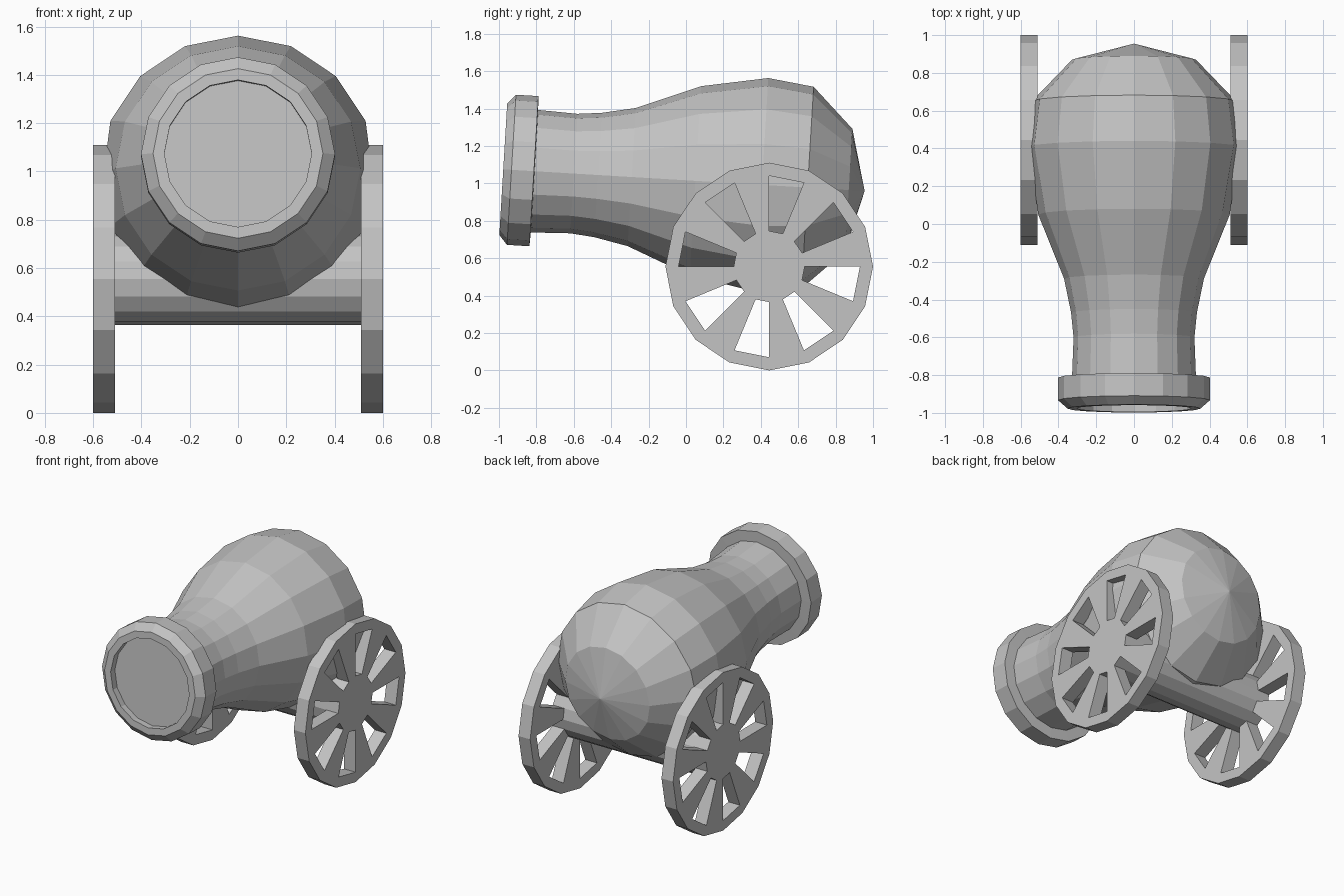
import bpy, bmesh, math
from mathutils import Vector

if "Cube" in bpy.data.objects:
    bpy.data.objects.remove(bpy.data.objects["Cube"])

SIDES = 16
iron = bpy.data.materials.new("iron_grey")
iron.diffuse_color = (0.55, 0.55, 0.55, 1)
iron.use_nodes = True
iron.node_tree.nodes["Principled BSDF"].inputs["Base Color"].default_value = iron.diffuse_color


def finish(bm, name):
    bmesh.ops.recalc_face_normals(bm, faces=bm.faces)
    mesh = bpy.data.meshes.new(name)
    bm.to_mesh(mesh)
    bm.free()
    mesh.materials.append(iron)
    ob = bpy.data.objects.new(name, mesh)
    bpy.context.collection.objects.link(ob)
    return ob


# Barrel: (y of ring centre, radius) from the bore floor round to the rear tip
profile = [(-.93, 0), (-.93, .305), (-.977, .305), (-.977, .352), (-.933, .402),
           (-.813, .402), (-.81, .328), (-.6, .32), (-.47, .333), (-.29, .37),
           (.05, .507), (.406, .572), (.65, .54), (.87, .328), (.955, 0)]
SLOPE = 0.06
up = Vector((0, SLOPE, 1)).normalized()
bm = bmesh.new()
rings = []
for y, r in profile:
    centre = Vector((0, y, 1.075 - SLOPE * (y + .98)))
    ring = []
    for i in range(SIDES if r else 1):
        a = math.tau * i / SIDES
        p = centre + up * r * math.cos(a)
        p.x = max(-.557, min(.557, r * math.sin(a)))  # slightly flattened flanks
        ring.append(bm.verts.new(p))
    rings.append(ring)
for a, b in zip(rings, rings[1:]):
    for i in range(SIDES):
        j = (i + 1) % SIDES
        quad = [a[i % len(a)], a[j % len(a)], b[j % len(b)], b[i % len(b)]]
        bm.faces.new(list(dict.fromkeys(quad)))
finish(bm, "barrel")

# Wheels and axle share one centre and one hub radius
CY, CZ, HUB = .445, .555, .19


def circle(bm, x, r):
    return [bm.verts.new((x, CY + r * math.cos(math.tau * i / SIDES),
                          CZ + r * math.sin(math.tau * i / SIDES))) for i in range(SIDES)]


def extrude_x(bm, dx):
    new = bmesh.ops.extrude_face_region(bm, geom=bm.faces[:], use_keep_orig=True)["geom"]
    bmesh.ops.translate(bm, vec=(dx, 0, 0),
                        verts=[g for g in new if isinstance(g, bmesh.types.BMVert)])


# Wheel: hub, rim, and alternate segments left open between spokes
for side, label in ((1, "right"), (-1, "left")):
    bm = bmesh.new()
    hub, inner, outer = (circle(bm, .51 * side, r) for r in (HUB, .485, .555))
    bm.faces.new(hub)
    for i in range(SIDES):
        j = (i + 1) % SIDES
        bm.faces.new((inner[i], inner[j], outer[j], outer[i]))
        if i % 2 == 0:
            bm.faces.new((hub[i], hub[j], inner[j], inner[i]))
    extrude_x(bm, .09 * side)
    finish(bm, label + "_wheel")

# Axle between the wheels
bm = bmesh.new()
bm.faces.new(circle(bm, -.51, HUB))
extrude_x(bm, 1.02)
finish(bm, "axle")
